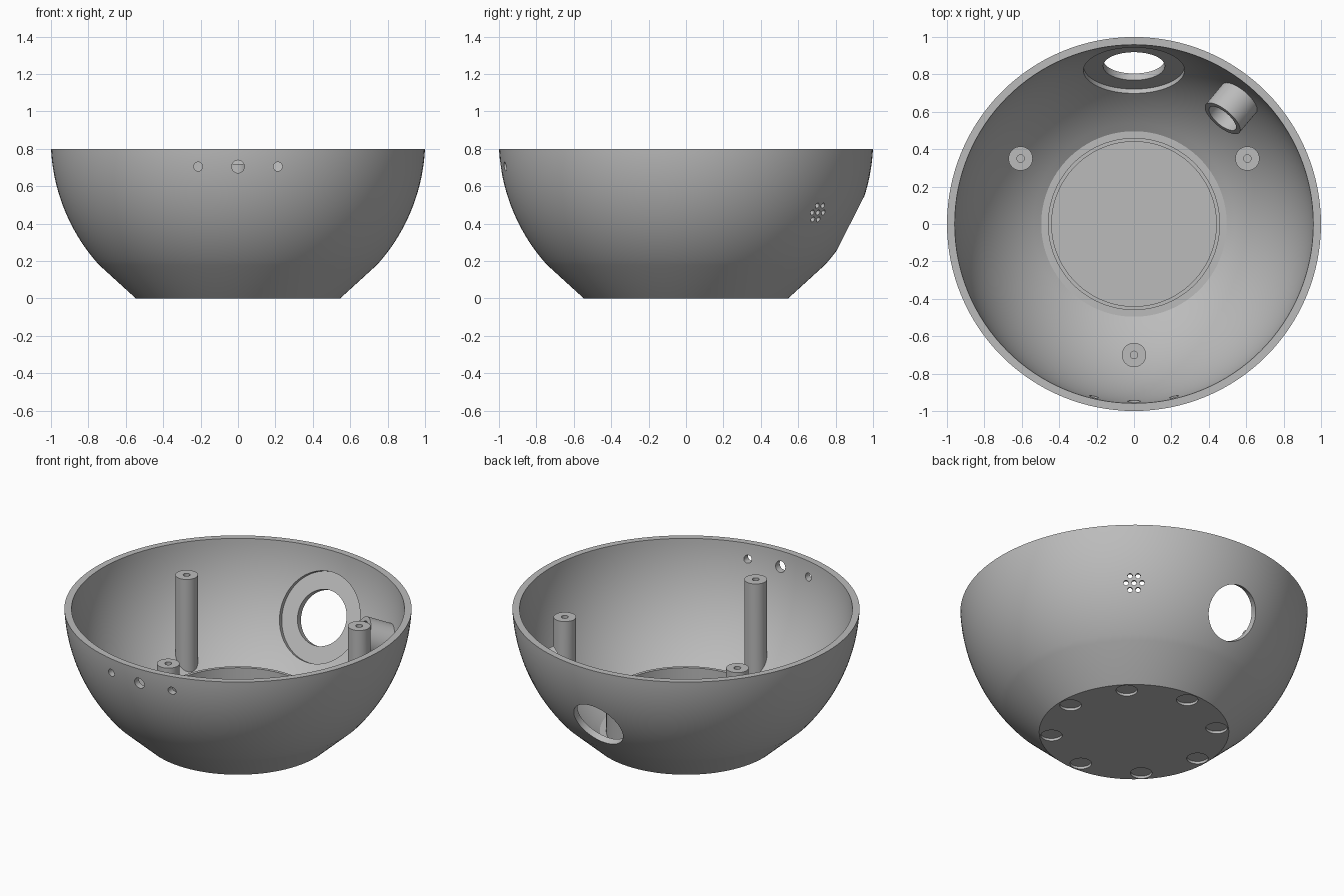
import bpy, bmesh, math
from mathutils import Matrix, Vector

if "Cube" in bpy.data.objects:
    bpy.data.objects.remove(bpy.data.objects["Cube"])

CZ = 0.85            # height of the sphere centre
R_OUT, R_IN = 1.001, 0.96
RIM, FLOOR = 0.8, 0.028

grey = bpy.data.materials.new("plain grey")
grey.diffuse_color = (0.5, 0.5, 0.5, 1)
grey.use_nodes = True
grey.node_tree.nodes["Principled BSDF"].inputs["Base Color"].default_value = grey.diffuse_color


def lathe(name, profile, segs, matrix=Matrix()):
    """Spin a closed (radius, height) profile about z; radius 0 points become poles."""
    bm = bmesh.new()
    rings = []
    for r, z in profile:
        if r < 1e-6:
            rings.append([bm.verts.new((0, 0, z))] * segs)
        else:
            rings.append([bm.verts.new((r * math.cos(2 * math.pi * i / segs),
                                        r * math.sin(2 * math.pi * i / segs), z))
                          for i in range(segs)])
    for a, b in zip(rings, rings[1:] + rings[:1]):
        for i in range(segs):
            j = (i + 1) % segs
            quad = list(dict.fromkeys((a[i], a[j], b[j], b[i])))
            if len(quad) > 2:
                bm.faces.new(quad)
    bmesh.ops.recalc_face_normals(bm, faces=bm.faces)
    mesh = bpy.data.meshes.new(name)
    bm.to_mesh(mesh)
    bm.free()
    mesh.transform(matrix)
    mesh.materials.append(grey)
    obj = bpy.data.objects.new(name, mesh)
    bpy.context.collection.objects.link(obj)
    return obj


def rod(name, r, z0, z1, segs, matrix):
    return lathe(name, [(0, z0), (r, z0), (r, z1), (0, z1)], segs, matrix)


def select(obj):
    bpy.ops.object.select_all(action='DESELECT')
    obj.select_set(True)
    bpy.context.view_layer.objects.active = obj


def cut(obj, cutters):
    for c in cutters:
        c.hide_render = True
        mod = obj.modifiers.new("cut", 'BOOLEAN')
        mod.operation, mod.solver, mod.object = 'DIFFERENCE', 'EXACT', c
        select(obj)
        bpy.ops.object.modifier_apply(modifier=mod.name)
        bpy.data.objects.remove(c)


def smooth(obj):
    select(obj)
    bpy.ops.object.shade_smooth_by_angle(angle=math.radians(25))


def radial(azimuth, down):
    """Frame at the sphere centre whose z axis points outward and downward."""
    a, d = math.radians(azimuth), math.radians(down)
    z = Vector((math.cos(a) * math.cos(d), math.sin(a) * math.cos(d), -math.sin(d)))
    x = Vector((-math.sin(a), math.cos(a), 0))
    m = Matrix((x, z.cross(x), z)).transposed().to_4x4()
    return Matrix.Translation((0, 0, CZ)) @ m


def arc(radius, z0, z1, n):
    zs = [z0 + (z1 - z0) * i / n for i in range(n + 1)]
    return [(math.sqrt(radius ** 2 - (CZ - z) ** 2), z) for z in zs]


# bowl shell: conical foot, spherical wall, flat floor with a standing ring
profile = [(0, 0), (0.546, 0)] + arc(R_OUT, 0.18, RIM, 24)
profile += arc(R_IN, RIM, FLOOR, 28)
profile += [(0.46, FLOOR), (0.46, 0.22), (0.44, 0.22), (0.44, FLOOR), (0, FLOOR)]
bowl = lathe("bowl", profile, 128)

cutters = []
# large rear opening with a flat recess on the inside
cutters.append(lathe("rear_opening_cutter",
                     [(0, 0.6), (0.27, 0.6), (0.27, 0.947), (0.165, 0.947),
                      (0.165, 1.2), (0, 1.2)], 64, radial(90, 27)))
# three front holes
for x, r in ((-0.213, 0.024), (0, 0.034), (0.213, 0.024)):
    m = Matrix.Translation((x, 0, 0.705)) @ Matrix.Rotation(math.pi / 2, 4, 'X')
    cutters.append(rod("front_hole_cutter", r, 0.8, 1.2, 32, m))
# hexagonal cluster of small holes in front of the tube
tube_frame = radial(50, 23)
spots = [(0, 0)] + [(0.046 * math.cos(k * math.pi / 3), 0.046 * math.sin(k * math.pi / 3))
                    for k in range(6)]
for u, v in spots:
    m = tube_frame @ Matrix.Translation((u, v, 0))
    cutters.append(rod("grille_cutter", 0.0145, 0.85, 1.2, 20, m))
# eight shallow round pockets under the base
for k in range(8):
    a = k * math.pi / 4
    m = Matrix.Translation((0.477 * math.cos(a), 0.477 * math.sin(a), 0))
    cutters.append(rod("foot_pocket_cutter", 0.062, -0.1, 0.016, 32, m))
cut(bowl, cutters)
smooth(bowl)

# short tube holding the part behind the small holes
smooth(lathe("holder_tube", [(0.09, 0.8), (0.118, 0.8), (0.118, 0.968), (0.09, 0.968)],
             48, tube_frame))

# three screw posts, their feet following the wall
for k in range(3):
    a = math.radians(-90 + 120 * k)
    m = Matrix.Translation((0.7 * math.cos(a), 0.7 * math.sin(a), 0))
    post = lathe("screw_post", [(0, 0), (0.065, 0), (0.065, 0.72), (0.02, 0.72),
                                (0.02, 0.5), (0, 0.5)], 40, m)
    for v in post.data.vertices:
        if v.co.z < 0.01:
            v.co.z = CZ - math.sqrt(0.975 ** 2 - v.co.x ** 2 - v.co.y ** 2)
    smooth(post)
